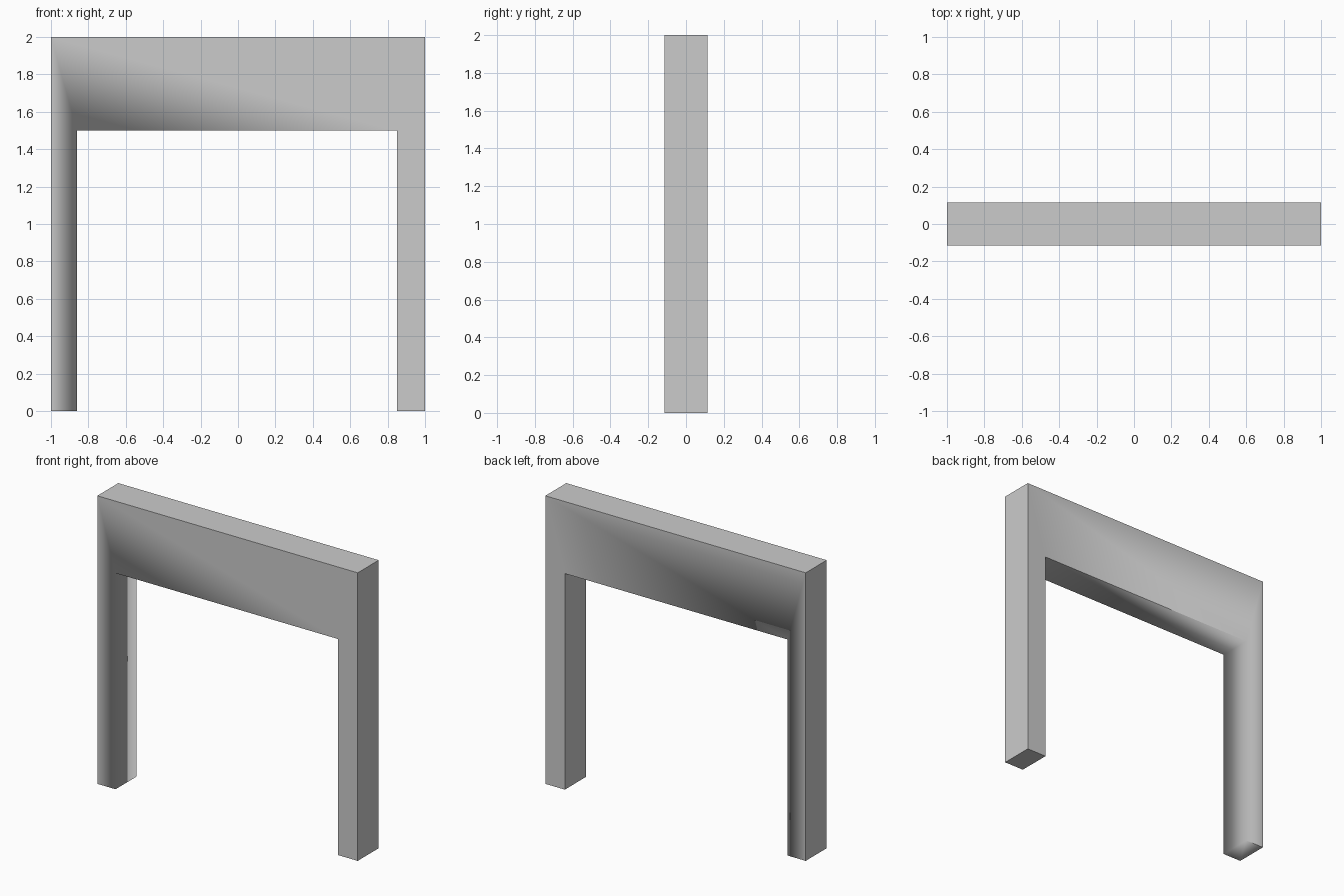
import bpy, bmesh
from mathutils import Vector

if "Cube" in bpy.data.objects:
    bpy.data.objects.remove(bpy.data.objects["Cube"])

HALF_DEPTH = 0.115
LEFT_INNER, RIGHT_INNER, LINTEL_Z = -0.86, 0.85, 1.5

# door frame outline in x, z
profile = [(-1, 0), (LEFT_INNER, 0), (LEFT_INNER, LINTEL_Z), (RIGHT_INNER, LINTEL_Z),
           (RIGHT_INNER, 0), (1, 0), (1, 2), (-1, 2)]

bm = bmesh.new()
front = bm.faces.new([bm.verts.new((x, -HALF_DEPTH, z)) for x, z in profile])
out = bmesh.ops.extrude_face_region(bm, geom=[front], use_keep_orig=True)
moved = [g for g in out["geom"] if isinstance(g, bmesh.types.BMVert)]
bmesh.ops.translate(bm, vec=Vector((0, 2 * HALF_DEPTH, 0)), verts=moved)
bmesh.ops.recalc_face_normals(bm, faces=bm.faces)

# smooth blend along the inner left post, hard edges elsewhere
for f in bm.faces:
    f.smooth = True
for e in bm.edges:
    e.smooth = all(abs(v.co.x - LEFT_INNER) < 1e-4 for v in e.verts)

mesh = bpy.data.meshes.new("door_frame")
bm.to_mesh(mesh)
bm.free()
bpy.context.collection.objects.link(bpy.data.objects.new("door_frame", mesh))
